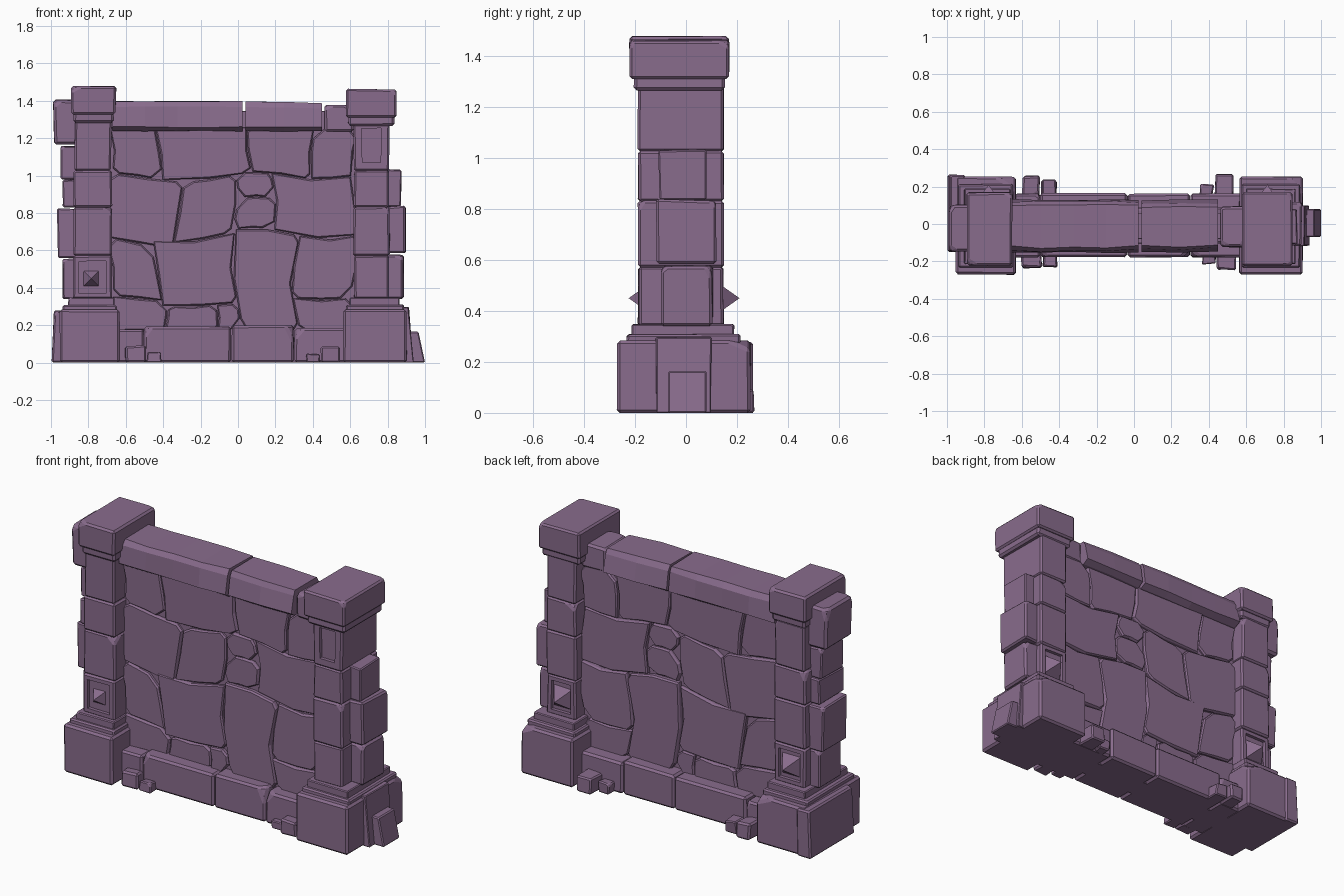
import bpy, bmesh, math, random
from mathutils import Vector

if "Cube" in bpy.data.objects:
    bpy.data.objects.remove(bpy.data.objects["Cube"])

random.seed(7)
stone = bpy.data.materials.new("purple stone")
stone.diffuse_color = (0.25, 0.15, 0.265, 1)
stone.use_nodes = True
stone.node_tree.nodes["Principled BSDF"].inputs["Base Color"].default_value = stone.diffuse_color


def finish(name, bm):
    bmesh.ops.recalc_face_normals(bm, faces=bm.faces)
    me = bpy.data.meshes.new(name)
    bm.to_mesh(me)
    bm.free()
    me.materials.append(stone)
    ob = bpy.data.objects.new(name, me)
    bpy.context.collection.objects.link(ob)
    return ob


def block(name, x, y, z, bevel=0.012, jit=0.006, chips=1, recess=(), rim=0.045, top=None):
    """Hewn block: jittered box, chipped corners, bevelled edges, optional recessed faces.
    top = (x0, x1) gives the upper face a different x range."""
    bm = bmesh.new()
    bmesh.ops.create_cube(bm, size=1)
    for v in bm.verts:
        s = [c > 0 for c in v.co]
        xr = top if (top and s[2]) else x
        v.co = Vector((xr[s[0]], y[s[1]], z[s[2]]))
        for i in range(3):
            if not (i == 2 and not s[2]):
                v.co[i] += random.uniform(0, jit) * (-1 if s[i] else 1)
    corners = [v.co.copy() for v in bm.verts if v.co.z > z[0] + 0.01]
    mid = Vector((sum(x) / 2, sum(y) / 2, sum(z) / 2))
    for c in random.sample(corners, chips):
        # slice a small wedge off a corner
        n = Vector([(1 if c[i] > mid[i] else -1) * random.uniform(0.3, 1) for i in range(3)]).normalized()
        size = min(x[1] - x[0], y[1] - y[0], z[1] - z[0])
        r = bmesh.ops.bisect_plane(bm, geom=bm.verts[:] + bm.edges[:] + bm.faces[:],
                                   plane_co=c - n * size * random.uniform(0.08, 0.15),
                                   plane_no=n, clear_outer=True)
        bmesh.ops.edgeloop_fill(bm, edges=[e for e in r["geom_cut"] if isinstance(e, bmesh.types.BMEdge)])
    bm.normal_update()
    bmesh.ops.recalc_face_normals(bm, faces=bm.faces)
    bmesh.ops.bevel(bm, geom=bm.edges[:], offset=bevel, segments=1, affect='EDGES', clamp_overlap=True)
    bm.normal_update()
    for d in recess:
        f = max((f for f in bm.faces if f.normal.y * d > 0.9), key=lambda f: f.calc_area())
        bmesh.ops.inset_region(bm, faces=[f], thickness=rim)
        r = bmesh.ops.extrude_face_region(bm, geom=[f])
        for v in r["geom"]:
            if isinstance(v, bmesh.types.BMVert):
                v.co.y -= d * 0.02
        bmesh.ops.delete(bm, geom=[f], context='FACES')
    return finish(name, bm)


def pyramid(name, x, z, d, tip):
    """Pointed stud on the shaft face, d is the y direction."""
    bm = bmesh.new()
    base = tip - d * 0.085
    ring = [bm.verts.new((x + a * 0.06, base, z + b * 0.06)) for a, b in ((-1, -1), (1, -1), (1, 1), (-1, 1))]
    apex = bm.verts.new((x, tip, z))
    bm.faces.new(ring)
    for i in range(4):
        bm.faces.new((ring[i], ring[(i + 1) % 4], apex))
    finish(name, bm)


def cap_stone(name, x0, x1, ztop, drop=0.0, slim=1.0):
    """Coping stone: profile with worn shoulders and undercut, swept along x."""
    prof = [(-0.115, 1.24), (-0.15, 1.262), (-0.145, ztop - .03), (-0.128, ztop),
            (0.105, ztop), (0.122, ztop - .03), (0.13, 1.262), (0.09, 1.24)]
    n = max(2, int((x1 - x0) / 0.15))
    bm = bmesh.new()
    rings = []
    for i in range(n + 1):
        k = slim * (0.93 if i in (0, n) else 1)
        x = x0 + (x1 - x0) * i / n
        rings.append([bm.verts.new((x, -0.01 + (y + 0.01) * (k if z > 1.3 else 1) + random.uniform(-.005, .005),
                                    z - (drop * i / n if z > 1.3 else 0) + random.uniform(-.005, 0)))
                      for y, z in prof])
    for a, b in zip(rings, rings[1:]):
        for j in range(len(prof)):
            k = (j + 1) % len(prof)
            bm.faces.new((a[j], a[k], b[k], b[j]))
    bm.faces.new(rings[0])
    bm.faces.new(rings[-1])
    finish(name, bm)


# Wall stones: fitted rubble, each cell warped together with its neighbours, some corners knocked off
cells = [(-.69, -.43, .99, 1.26), (-.43, .07, .99, 1.26), (.07, .41, 1, 1.26), (.41, .63, 1, 1.26),
         (-.69, -.32, .64, .99), (-.32, -.03, .67, .99), (-.03, .18, .86, 1), (-.03, .18, .69, .86),
         (.18, .63, .69, 1), (-.69, -.43, .34, .64), (-.43, -.01, .31, .67), (-.01, .31, .17, .69),
         (.31, .63, .35, .69), (.31, .63, .17, .35), (-.69, -.4, .17, .34), (-.4, -.13, .17, .31),
         (-.13, -.01, .17, .31)]


def warp(x, z):
    return Vector((x + .025 * math.sin(9 * z + 3 * x), z + .03 * math.sin(8 * x + 1) * math.sin(math.pi * (z - .17) / 1.09)))


for i, (x0, x1, z0, z1) in enumerate(cells):
    pts = [Vector(p) for p in ((x0, z0), (x1, z0), (x1, z1), (x0, z1))]
    poly = []
    for j, p in enumerate(pts):
        before, after = pts[j - 1], pts[(j + 1) % 4]
        cut = random.choice((0, 0, .03, .055))
        if cut:
            poly += [p + (before - p).normalized() * cut, p + (after - p).normalized() * cut * random.uniform(.5, 1.2)]
        else:
            poly.append(p)
        poly.append((p + after) / 2)
    poly = [warp(*p) for p in poly]
    m = sum(poly, Vector((0, 0))) / len(poly)
    f, b = -0.098 - random.uniform(0, .012), 0.078 + random.uniform(0, .012)
    bm = bmesh.new()
    rings = []
    for y, k in ((f, .011), (f + .01, .003), (b - .01, .003), (b, .011)):
        tilt = random.uniform(-.015, .015)
        ring = []
        for p in poly:
            q = p + (m - p).normalized() * k
            ring.append(bm.verts.new((q.x, y + tilt * (q.x - m.x), q.y)))
        rings.append(ring)
    for r, s in zip(rings, rings[1:]):
        for j in range(len(r)):
            k = (j + 1) % len(r)
            bm.faces.new((r[j], r[k], s[k], s[j]))
    bm.faces.new(rings[0])
    bm.faces.new(rings[-1])
    finish("wall_stone_%d" % i, bm)
block("wall_core", (-.7, .65), (-.08, .06), (0, 1.345), 0.002, 0, 0)

# Foundation course
for x0, x1, h in ((-.65, -.5, .18), (-.505, -.035, .195), (-.036, .3, .2), (.299, .6, .185)):
    block("foundation_stone", (x0, x1), (-.18, .165), (0, h), 0.012, .004)

# Coping
cap_stone("coping_left", -.67, .025, 1.4)
cap_stone("coping_middle", .04, .45, 1.4, .01, .93)
block("coping_right", (.455, .62), (-.13, .1), (1.235, 1.38), 0.02, .01, 2)

# Pillars
Y = (-.19, .15)
for side, xb, xp, xn, xs, xc, zc in (
        ("left", (-.955, -.63), (-.94, -.645), (-.91, -.66), (-.885, -.67), (-.895, -.65), 1.482),
        ("right", (.56, .905), (.575, .89), (.595, .865), (.61, .815), (.575, .85), 1.465)):
    block(side + "_base", xb, (-.272, .255), (0, .285), 0.012, .004, 1)
    block(side + "_plinth", xp, (-.235, .215), (.27, .31), 0.008, .004, 0)
    block(side + "_plinth_step", xn, (-.215, .19), (.3, .35), 0.008, .004)
    for k, (z0, z1) in enumerate(((.34, .575), (.57, .835), (.83, 1.03), (1.025, 1.3))):
        faces = ((-1, 1) if side == "left" else (1,)) if k == 0 else ((-1,) if k == 3 and side == "right" else ())
        dx = random.uniform(0, .01)
        block(side + "_shaft_%d" % k, (xs[0] + dx, xs[1] - dx / 2), Y, (z0, z1), 0.01, .006,
              0 if faces else 1, faces, .03 if k == 0 else .05)
    block(side + "_neck", (xc[0] + .012, xc[1] - .012), (-.207, .155), (zc - .2, zc - .14), 0.012, .005, 0)
    block(side + "_capital", xc, (-.224, .172), (zc - .155, zc), 0.02, .006, 2)
    pyramid(side + "_back_stud", sum(xs) / 2, .45, 1, .21)
pyramid("left_front_stud", -.785, .45, -1, -.225)

# Outer stones bonded into the pillars
for x, y, z in (((-.99, -.85), (-.15, .11), (1.165, 1.41)), ((-.95, -.85), (-.12, .09), (.98, 1.165)),
                ((-.94, -.85), (-.14, .1), (.83, .98)), ((-.97, -.85), (-.13, .11), (.56, .83)),
                ((-.945, -.85), (-.11, .1), (.34, .56)),
                ((.78, .875), (-.11, .085), (.835, 1.035)), ((.78, .9), (-.12, .12), (.585, .84)),
                ((.78, .89), (-.1, .11), (.34, .585))):
    block("outer_stone", x, y, z, 0.02, .01, 2)
block("left_base_stone", (-1, -.9), (-.15, .265), (0, .28), 0.012, .004, 1, top=(-.985, -.9))
block("right_base_wedge", (.88, 1), (-.07, .08), (0, .165), 0.006, 0, 0, top=(.88, .965))
block("right_base_shard", (.88, .94), (-.12, .1), (0, .3), 0.01, .005, 1, top=(.88, .915))

# Rubble at the foot
for x, y, h in (((-.61, -.49), (-.24, -.15), .095), ((-.49, -.405), (-.235, -.15), .06),
                ((-.6, -.5), (.14, .265), .1), ((-.5, -.41), (.14, .24), .08),
                ((.44, .55), (-.25, -.15), .09), ((.36, .44), (-.22, -.15), .05),
                ((.43, .54), (.14, .27), .1), ((.35, .43), (.14, .22), .07)):
    block("rubble", x, y, (0, h), 0.01, .012, 1)
